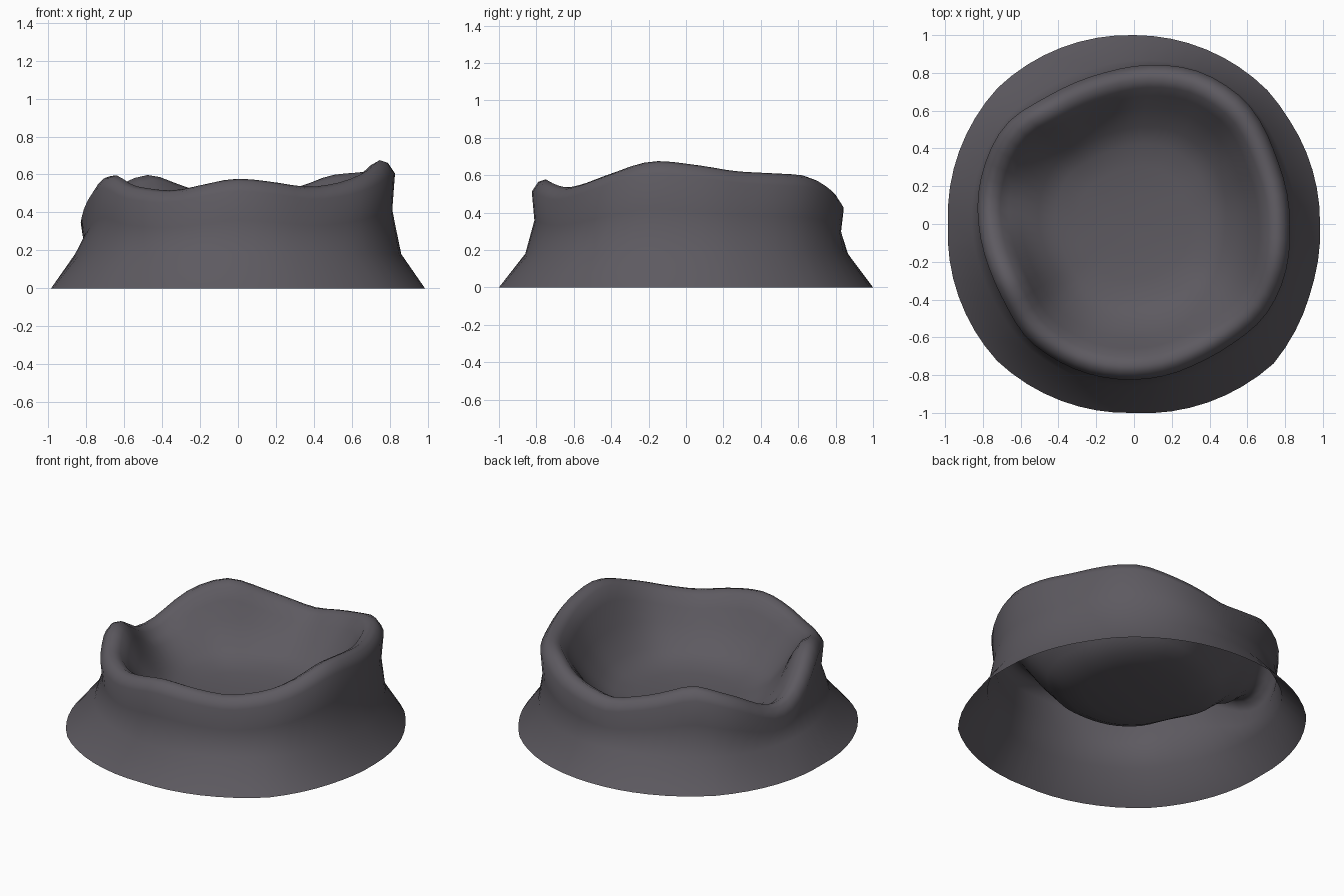
import bpy, bmesh, math

if "Cube" in bpy.data.objects:
    bpy.data.objects.remove(bpy.data.objects["Cube"])

SEG = 64

# Plan and height profiles around the ring: (angle in degrees, value)
BASE = [(0, .985), (35, .99), (45, 1.0), (90, 1.0), (135, 1.02), (180, .985),
        (225, 1.025), (270, 1.0), (315, 1.045), (340, 1.0)]
OUTER = [(0, .825), (25, .83), (47, .88), (67, .88), (80, .855), (101, .815), (116, .81),
         (128, .82), (140, .86), (149, .86), (170, .84), (182, .82), (198, .80),
         (212, .80), (226, .83), (255, .83), (283, .82), (296, .81), (310, .82),
         (325, .85), (340, .845)]
RIM = [(7, .65), (20, .62), (45, .605), (53, .60), (67, .53), (90, .46), (110, .525), (129, .61),
       (146, .53), (160, .42), (168, .39), (178, .42), (190, .52), (202, .60), (209, .60),
       (222, .54), (243, .51), (269, .583), (282, .565), (300, .53), (315, .555), (332, .62),
       (341, .665), (349, .68)]


def around(table, a):
    """Cyclic interpolation of a profile at angle a."""
    pts = [(table[-1][0] - 360, table[-1][1])] + table + [(table[0][0] + 360, table[0][1])]
    for (a0, v0), (a1, v1) in zip(pts, pts[1:]):
        if a0 <= a <= a1:
            return v0 + (v1 - v0) * (a - a0) / (a1 - a0)


def soft(table, a):
    """Profile averaged over a few degrees to round its corners."""
    return sum(around(table, (a + d) % 360) for d in (-4, 0, 4)) / 3


def section(a):
    """Cross-section from skirt foot over the rim into the bowl."""
    b, r, h = around(BASE, a), soft(OUTER, a), soft(RIM, a)
    return [(b, 0), (r * .5 + .447, .18), (r - .014, h * .62),
            (r, h - .065), (r - .035, h - .013), (r - .075, h), (r - .12, h - .025),
            (r - .165, h * .84), (r * .73, .18 + h * .36), (r * .61, .18 + h * .15),
            (r * .5, .215), (r * .36, .195), (r * .18, .185)]


# Hollow crater shell, open underneath
bm = bmesh.new()
columns = []
for i in range(SEG):
    a = i * 360 / SEG
    c, s = math.cos(math.radians(a)), math.sin(math.radians(a))
    columns.append([bm.verts.new((r * c, r * s, z)) for r, z in section(a)])
centre = bm.verts.new((0, 0, .182))
for i in range(SEG):
    p, q = columns[i], columns[(i + 1) % SEG]
    for k in range(len(p) - 1):
        bm.faces.new((p[k], q[k], q[k + 1], p[k + 1]))
    bm.faces.new((p[-1], q[-1], centre))
for f in bm.faces:
    f.smooth = True

mesh = bpy.data.meshes.new("crater_shell")
bm.to_mesh(mesh)
bm.free()
shell = bpy.data.objects.new("crater_shell", mesh)
bpy.context.collection.objects.link(shell)

# Single dark stone colour
stone = bpy.data.materials.new("dark_stone")
stone.diffuse_color = (.11, .102, .118, 1)
stone.use_nodes = True
stone.node_tree.nodes["Principled BSDF"].inputs["Base Color"].default_value = stone.diffuse_color
mesh.materials.append(stone)
